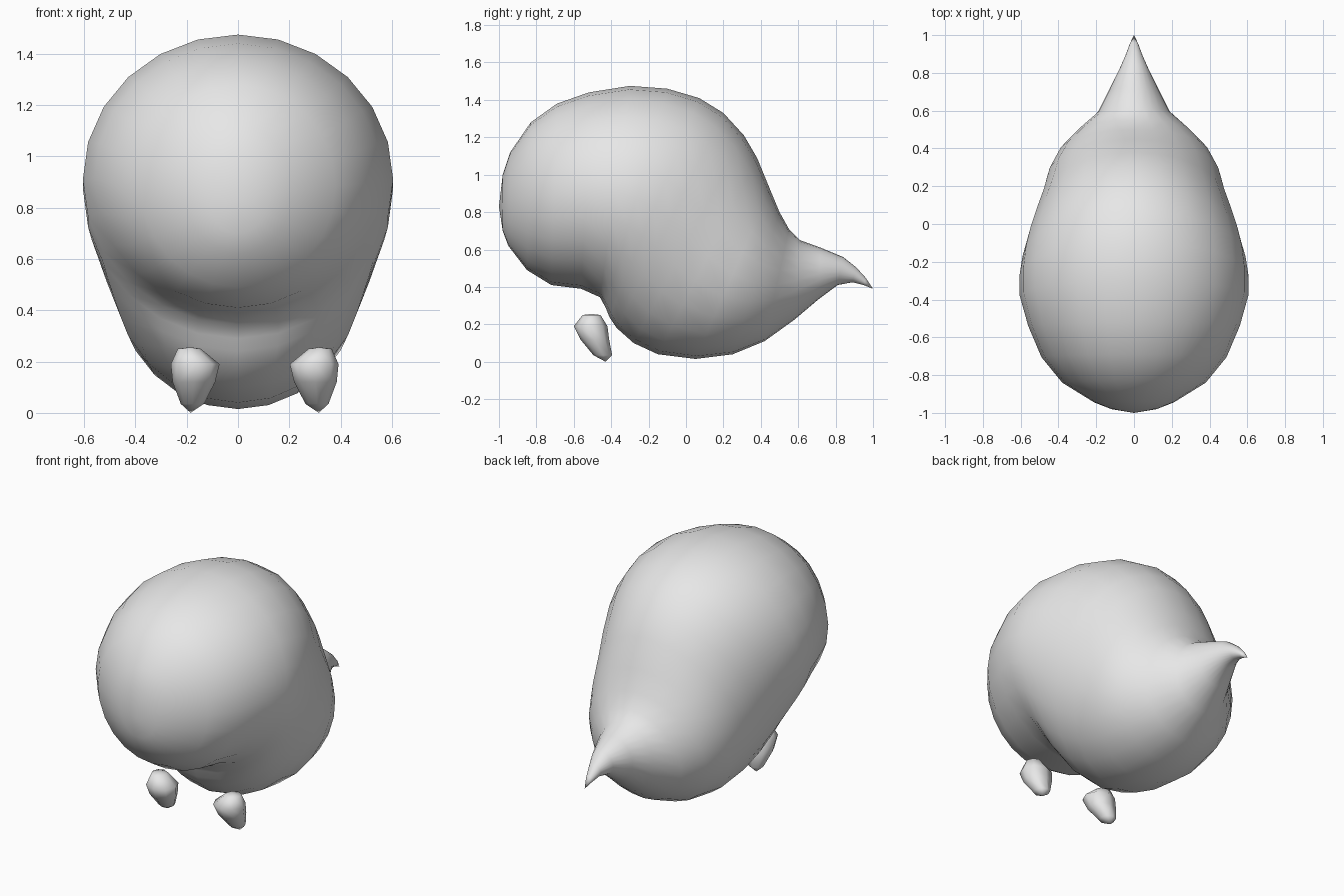
import bpy, bmesh, math
from mathutils import Vector

if "Cube" in bpy.data.objects:
    bpy.data.objects.remove(bpy.data.objects["Cube"])

gray = bpy.data.materials.new("plain gray")
gray.diffuse_color = (0.8, 0.8, 0.8, 1)
gray.use_nodes = True
gray.node_tree.nodes["Principled BSDF"].inputs["Base Color"].default_value = gray.diffuse_color


def loft(name, rings, start, end, angle):
    """Skin a list of vertex rings and close both ends with a pole."""
    bm = bmesh.new()
    loops = [[bm.verts.new(p) for p in ring] for ring in rings]
    n = len(loops[0])
    for a, b in zip(loops, loops[1:]):
        for i in range(n):
            j = (i + 1) % n
            bm.faces.new((a[i], a[j], b[j], b[i]))
    for loop, tip in ((loops[0], start), (loops[-1], end)):
        pole = bm.verts.new(tip)
        for i in range(n):
            bm.faces.new((loop[i], loop[(i + 1) % n], pole))
    bmesh.ops.recalc_face_normals(bm, faces=bm.faces)
    mesh = bpy.data.meshes.new(name)
    bm.to_mesh(mesh)
    bm.free()
    mesh.materials.append(gray)
    obj = bpy.data.objects.new(name, mesh)
    bpy.context.collection.objects.link(obj)
    bpy.ops.object.select_all(action='DESELECT')
    bpy.context.view_layer.objects.active = obj
    obj.select_set(True)
    bpy.ops.object.shade_smooth_by_angle(angle=math.radians(angle))
    return obj


# Body: tilted elliptical sections fanning from the head to the beak-like tail
# upper y, upper z, lower y, lower z, half width
sections = [
    (-.98, 1.00, -.98, .70, .12), (-.94, 1.12, -.95, .62, .21),
    (-.83, 1.28, -.85, .49, .38), (-.69, 1.38, -.72, .41, .49),
    (-.52, 1.44, -.56, .39, .56), (-.30, 1.475, -.46, .345, .605),
    (-.10, 1.46, -.43, .29, .605), (.07, 1.41, -.41, .24, .59),
    (.20, 1.33, -.37, .18, .565), (.31, 1.21, -.28, .10, .53),
    (.38, 1.09, -.15, .04, .495), (.45, .92, .05, .015, .46),
    (.50, .80, .25, .04, .40), (.55, .71, .42, .11, .305),
    (.61, .65, .58, .225, .19), (.72, .61, .71, .335, .13),
    (.84, .56, .81, .41, .075), (.91, .505, .89, .425, .042),
    (.96, .45, .95, .41, .022),
]
SIDES = 24
rings = []
for uy, uz, ly, lz, w in sections:
    upper, lower = Vector((0, uy, uz)), Vector((0, ly, lz))
    mid, half = (upper + lower) / 2, (upper - lower) / 2
    rings.append([mid + half * math.cos(t) + Vector((w * math.sin(t), 0, 0))
                  for t in (2 * math.pi * i / SIDES for i in range(SIDES))])
loft("body", rings, (0, -1, .83), (0, 1, .39), 80)

# Feet: two small tapered pebbles, mirrored about a line just right of centre
# offset from mirror line, y, z, x radius, y radius
foot = [(.255, -.505, .25, .045, .048), (.232, -.51, .19, .095, .09),
        (.237, -.488, .12, .083, .077), (.243, -.445, .035, .045, .05)]
for name, side in (("left_foot", -1), ("right_foot", 1)):
    rings = []
    for ox, y, z, rx, ry in foot:
        rings.append([(.065 + side * (ox + rx * math.cos(t)), y + ry * math.sin(t), z)
                      for t in (2 * math.pi * i / 8 for i in range(8))])
    loft(name, rings, (.065 + side * .25, -.505, .256),
         (.065 + side * .25, -.43, 0), 80)
